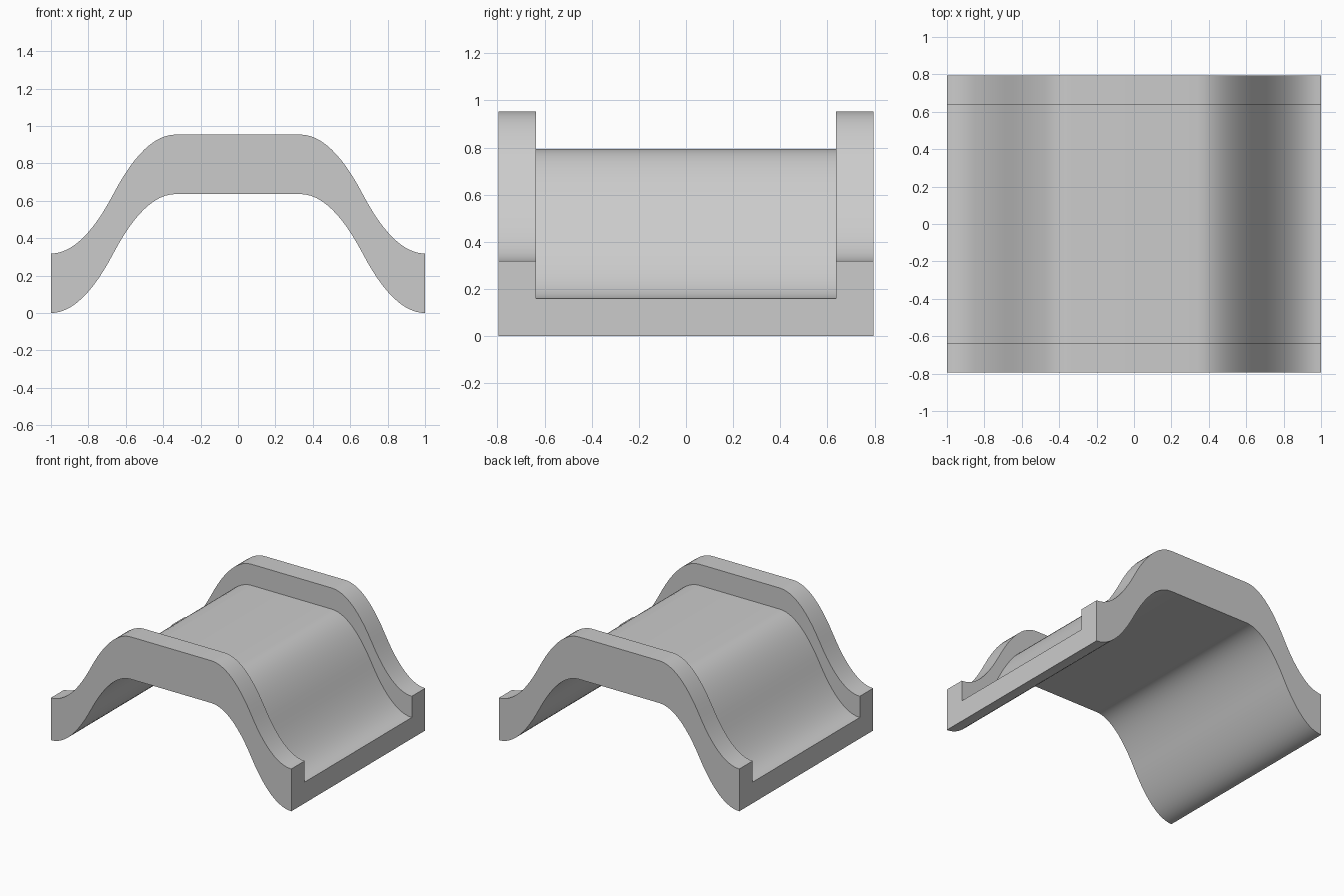
import bpy, bmesh

if "Cube" in bpy.data.objects:
    bpy.data.objects.remove(bpy.data.objects["Cube"])

# Channel cross-section: (y, height above the path)
H, W, R = 0.318, 0.795, 0.636
section = [(-W, 0), (W, 0), (W, H), (R, H), (R, H / 2),
           (-R, H / 2), (-R, H), (-W, H)]

# Path: S-curve up made of two parabolas, flat crown, mirrored S-curve down
N = 12
third = 1 / 3
rise = [(-1 + third * i / N, H * (i / N) ** 2) for i in range(N)]
rise += [(-third - third * (1 - i / N), 2 * H - H * (1 - i / N) ** 2)
         for i in range(N + 1)]
path = rise + [(-x, z) for x, z in reversed(rise)]

# Sweep the section along the path
bm = bmesh.new()
rings = [[bm.verts.new((x, y, z + h)) for y, h in section] for x, z in path]
n = len(section)
for a, b in zip(rings, rings[1:]):
    for i in range(n):
        j = (i + 1) % n
        bm.faces.new((a[i], a[j], b[j], b[i]))
bm.faces.new(rings[0])
bm.faces.new(rings[-1])
bmesh.ops.recalc_face_normals(bm, faces=bm.faces[:])

mesh = bpy.data.meshes.new("arched_channel")
bm.to_mesh(mesh)
bm.free()
obj = bpy.data.objects.new("arched_channel", mesh)
bpy.context.collection.objects.link(obj)

# Smooth curves, sharp edges
bpy.context.view_layer.objects.active = obj
obj.select_set(True)
bpy.ops.object.shade_smooth_by_angle()
